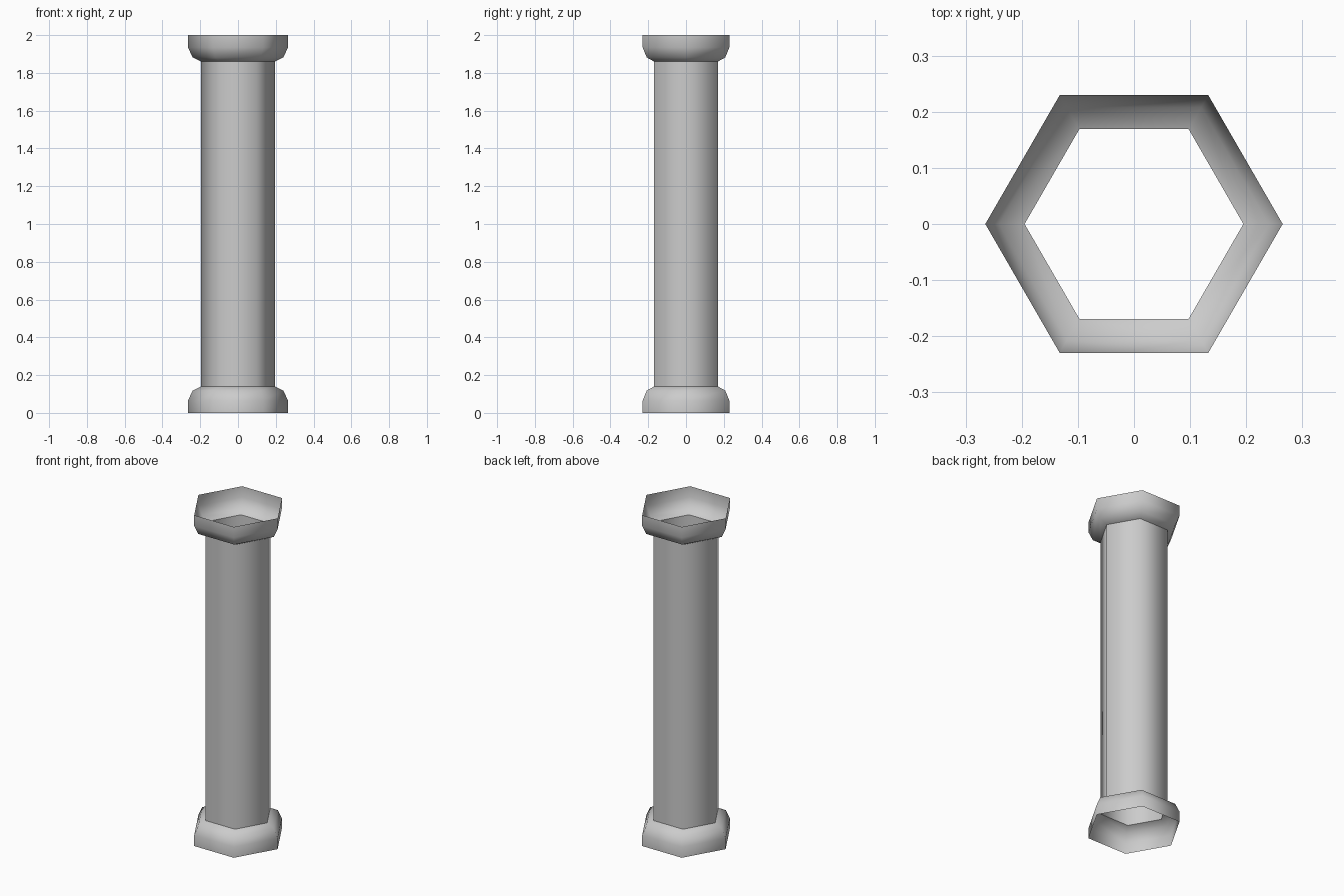
import bpy, bmesh
from math import cos, sin, pi

if "Cube" in bpy.data.objects:
    bpy.data.objects.remove(bpy.data.objects["Cube"])

SIDES = 6


def hex_shell(name, profile):
    """Open hexagonal shell swept from (radius, height) points."""
    bm = bmesh.new()
    rings = [[bm.verts.new((r * cos(2 * pi * i / SIDES), r * sin(2 * pi * i / SIDES), z))
              for i in range(SIDES)] for r, z in profile]
    for low, high in zip(rings, rings[1:]):
        for i in range(SIDES):
            j = (i + 1) % SIDES
            face = bm.faces.new((low[i], low[j], high[j], high[i]))
            face.smooth = True
    mesh = bpy.data.meshes.new(name)
    bm.to_mesh(mesh)
    bm.free()
    obj = bpy.data.objects.new(name, mesh)
    bpy.context.collection.objects.link(obj)
    return obj


# flared collar profile, from the open rim in to the shaft
collar = [(0.265, 0), (0.265, 0.065), (0.24, 0.118), (0.195, 0.14)]

hex_shell("base_collar", collar)
hex_shell("shaft", [(0.195, 0.14), (0.195, 1.86)])
# same collar mirrored to the top
hex_shell("top_collar", [(r, 2 - z) for r, z in reversed(collar)])
